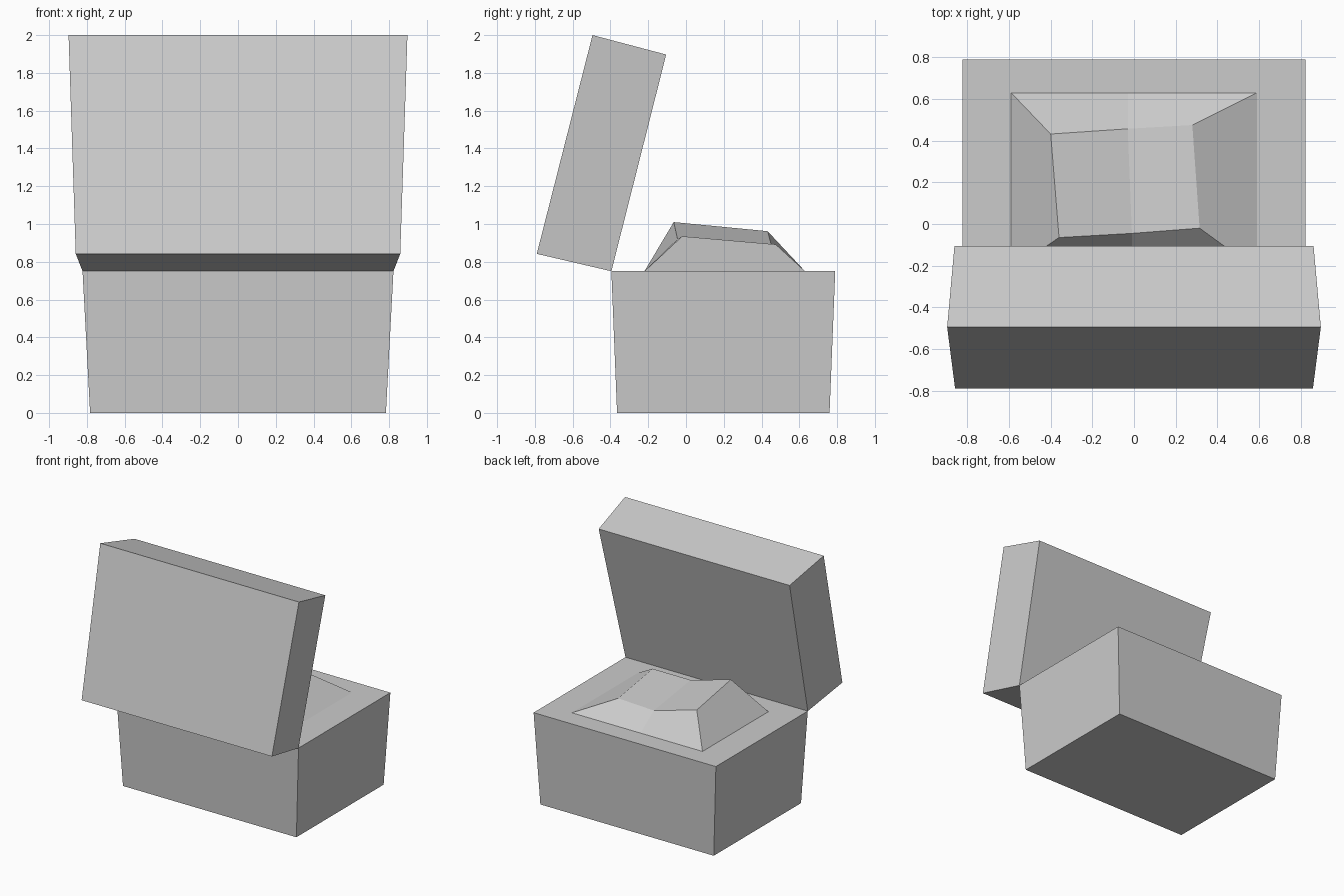
import bpy
import bmesh

default_cube = bpy.data.objects.get("Cube")
if default_cube:
    bpy.data.objects.remove(default_cube, do_unlink=True)

grey = bpy.data.materials.new("light_grey")
grey.use_nodes = True
grey.diffuse_color = (0.6, 0.6, 0.6, 1)
grey.node_tree.nodes["Principled BSDF"].inputs["Base Color"].default_value = (0.6, 0.6, 0.6, 1)


def loft(name, first, second):
    """Closed solid between two matching loops of points."""
    bm = bmesh.new()
    a = [bm.verts.new(p) for p in first]
    b = [bm.verts.new(p) for p in second]
    n = len(a)
    for i in range(n):
        j = (i + 1) % n
        bm.faces.new((a[i], a[j], b[j], b[i]))
    # caps are split into strips so that creased ones keep flat halves
    for loop in (a, b):
        for i in range(n // 2 - 1):
            bm.faces.new((loop[i], loop[i + 1], loop[n - 2 - i], loop[n - 1 - i]))
    bmesh.ops.recalc_face_normals(bm, faces=bm.faces)
    mesh = bpy.data.meshes.new(name)
    bm.to_mesh(mesh)
    bm.free()
    mesh.materials.append(grey)
    obj = bpy.data.objects.new(name, mesh)
    bpy.context.collection.objects.link(obj)
    return obj


def rectangle(half_x, y0, y1, z):
    return [(-half_x, y0, z), (half_x, y0, z), (half_x, y1, z), (-half_x, y1, z)]


# Tapered lower box
loft("box_base", rectangle(0.783, -0.365, 0.76, 0), rectangle(0.823, -0.395, 0.79, 0.75))

# Open lid: side profile of (half width, y, z), mirrored across x
lid_profile = [(0.823, -0.395, 0.75), (0.862, -0.105, 1.897),
               (0.897, -0.495, 2.0), (0.859, -0.79, 0.842)]
loft("open_lid", [(-w, y, z) for w, y, z in lid_profile], lid_profile)

# Uneven cushion with a sagging crease across its middle
cushion_foot = [(-0.59, -0.22, 0.75), (-0.01, -0.22, 0.75), (0.59, -0.22, 0.75),
                (0.59, 0.63, 0.75), (-0.03, 0.63, 0.75), (-0.59, 0.63, 0.75)]
cushion_top = [(-0.36, -0.065, 1.01), (-0.01, -0.045, 0.92), (0.315, -0.02, 0.935),
               (0.28, 0.475, 0.892), (-0.03, 0.457, 0.868), (-0.4, 0.432, 0.962)]
loft("cushion", cushion_foot, cushion_top)
